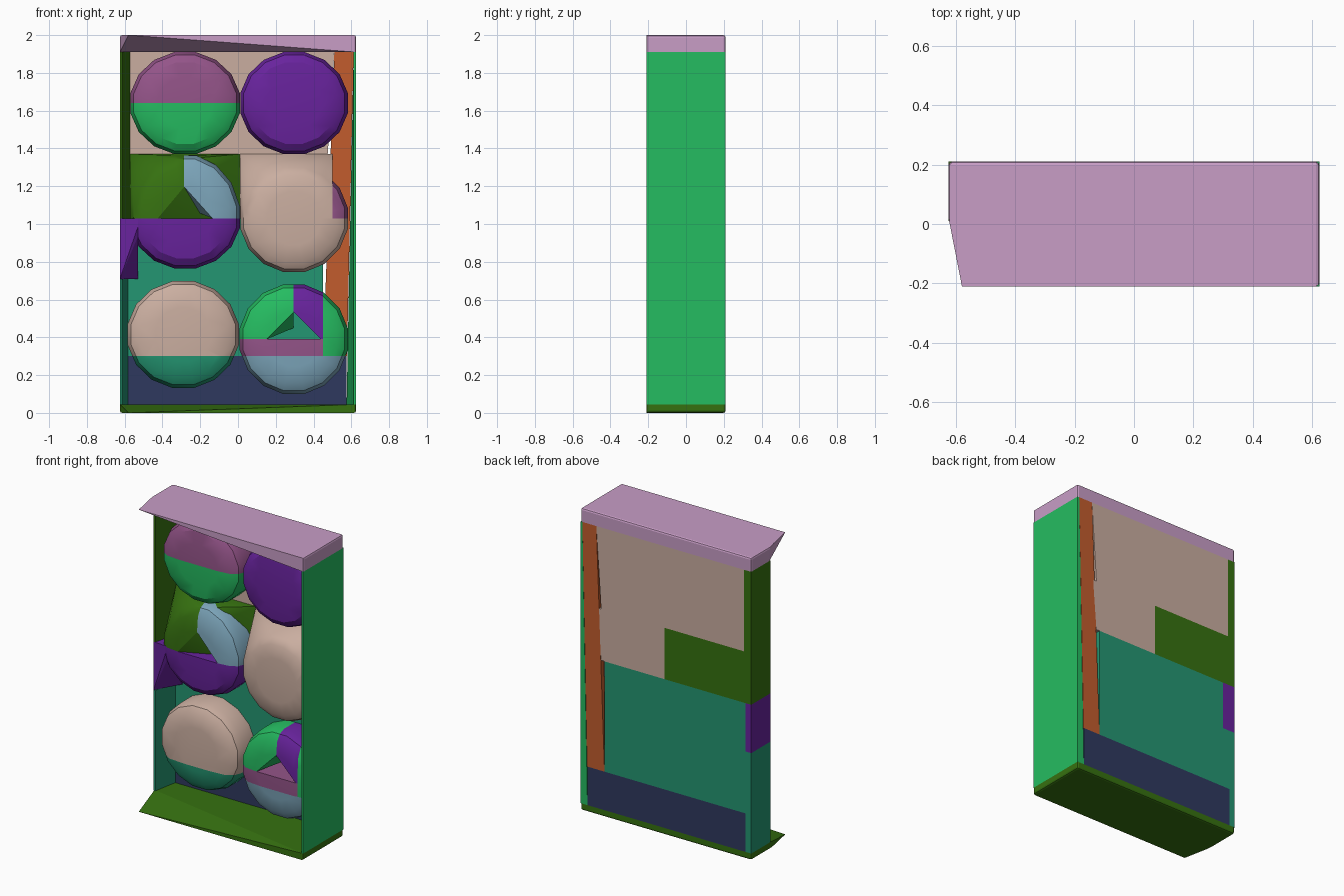
import bpy
import bmesh
import math
from mathutils import Vector

cube = bpy.data.objects.get("Cube")
if cube:
    bpy.data.objects.remove(cube, do_unlink=True)


def material(name, rgb):
    """Flat material from 8-bit display values, stored linear."""
    lin = [((c / 255 + 0.055) / 1.055) ** 2.4 for c in rgb]
    m = bpy.data.materials.new(name)
    m.use_nodes = True
    m.diffuse_color = (*lin, 1)
    bsdf = next(n for n in m.node_tree.nodes if n.type == "BSDF_PRINCIPLED")
    bsdf.inputs["Base Color"].default_value = (*lin, 1)
    return m


LILAC = material("lilac", (200, 157, 198))
BEIGE = material("beige", (202, 174, 160))
GREEN = material("bright green", (37, 188, 97))
ORANGE = material("orange", (194, 92, 45))
PURPLE = material("purple", (104, 35, 157))
MAUVE = material("mauve", (148, 84, 137))
BLUE = material("pale blue", (124, 165, 186))
TEAL = material("teal", (36, 150, 114))
NAVY = material("navy", (47, 57, 95))
OLIVE = material("dark green", (54, 113, 16))

BACK, PANEL, FRONT, MID = 0.21, 0.175, -0.21, 0.01   # depths along y
LEFT, RIGHT = -0.625, 0.625                          # outer box sides
LOW, HIGH = 0.045, 1.91                              # inner floor and ceiling


def hull_mesh(points):
    bm = bmesh.new()
    for p in points:
        bm.verts.new(p)
    bmesh.ops.remove_doubles(bm, verts=bm.verts[:], dist=0.0005)
    bmesh.ops.convex_hull(bm, input=bm.verts[:])
    loose = [v for v in bm.verts if not v.link_faces]
    bmesh.ops.delete(bm, geom=loose, context="VERTS")
    bmesh.ops.dissolve_limit(bm, angle_limit=0.01, verts=bm.verts[:], edges=bm.edges[:])
    bmesh.ops.recalc_face_normals(bm, faces=bm.faces[:])
    return bm


def finish(name, bm, mat, smooth=False):
    me = bpy.data.meshes.new(name)
    bm.to_mesh(me)
    bm.free()
    me.materials.append(mat)
    ob = bpy.data.objects.new(name, me)
    bpy.context.collection.objects.link(ob)
    if smooth:
        bpy.ops.object.select_all(action="DESELECT")
        ob.select_set(True)
        bpy.context.view_layer.objects.active = ob
        bpy.ops.object.shade_smooth_by_angle(angle=math.radians(28))
    return ob


def slab(profile, y0=PANEL, y1=BACK):
    """Points of an (x, z) outline extruded in depth."""
    return [(x, y, z) for x, z in profile for y in (y0, y1)]


def rect(x0, x1, z0, z1):
    return [(x0, z0), (x1, z0), (x1, z1), (x0, z1)]


def upright(plan, z0, z1):
    """Points of an (x, y) plan extruded in height."""
    return [(x, y, z) for x, y in plan for z in (z0, z1)]


def dome(cx, cz, rx, rz, x0=-1, x1=1, z0=0, z1=2, hole=0.0):
    """Points of a rounded disc cut to a window, optionally without its middle."""
    profile = [(1, PANEL + 0.005), (1, 0.06), (0.94, 0.015), (0.8, -0.012), (0.5, -0.022)]
    n = 16
    pts = []
    for s, y in profile:
        for i in range(n):
            a = 2 * math.pi * (i + 0.5) / n
            pts.append((cx + rx * s * math.cos(a), y, cz + rz * s * math.sin(a)))
    bm = hull_mesh(pts)
    cuts = [((x0, 0, 0), (-1, 0, 0)), ((x1, 0, 0), (1, 0, 0)),
            ((0, 0, z0), (0, 0, -1)), ((0, 0, z1), (0, 0, 1))]
    for co, no in cuts:
        bmesh.ops.bisect_plane(bm, geom=bm.verts[:] + bm.edges[:] + bm.faces[:],
                               plane_co=co, plane_no=no, clear_outer=True)
    out = [v.co.copy() for v in bm.verts]
    bm.free()
    if hole:
        out = [p for p in out if math.hypot(p.x - cx, p.z - cz) > hole]
        # sloping inner wall reaches towards the middle at the back
        for ux, uz in ((1, 0), (-1, 0), (0, 1)):
            p = Vector((cx + ux * 0.06, PANEL, cz + uz * 0.06))
            if x0 <= p.x <= x1 and z0 <= p.z <= z1:
                out.append(p)
    return out


def part(name, mat, points, smooth=False):
    return finish(name, hull_mesh(points), mat, smooth)


# Lid and base: pointed front corner, rounded outer edges
def cap(name, mat, outer, joint):
    tip = (-0.58, FRONT, outer)
    pts = [tip]
    for z in (outer, joint):
        pts += [(LEFT, 0.02, z), (LEFT, BACK, z), (RIGHT, BACK, z), (RIGHT, FRONT, z)]
    bm = hull_mesh(pts)
    edges = [e for e in bm.edges
             if e.calc_face_angle(0) > 1.2
             and not all(abs(v.co.z - joint) < 0.001 for v in e.verts)
             and all((v.co - Vector(tip)).length > 0.01 for v in e.verts)]
    bmesh.ops.bevel(bm, geom=edges, offset=0.012, segments=2, affect="EDGES", profile=0.5)
    finish(name, bm, mat)


cap("lid", LILAC, 2.0, HIGH)
cap("base", OLIVE, 0.0, LOW)

# Side walls, thinning towards the front
part("right_side_wall", GREEN,
     upright([(RIGHT, FRONT), (RIGHT, BACK), (0.612, FRONT)], LOW, HIGH)
     + [(0.575, BACK, LOW), (0.575, PANEL, LOW), (0.612, BACK, HIGH), (0.612, PANEL, HIGH)])


def left_wall(inner):
    return [(LEFT, MID), (LEFT, BACK), (inner, BACK), (inner, PANEL), (LEFT + 0.012, MID)]


ROW = 1.03
part("left_wall_upper", OLIVE, upright(left_wall(-0.572), ROW, HIGH))
part("left_wall_lower", TEAL, upright(left_wall(-0.582), LOW, 0.71))

# Back panels
part("back_panel_top", BEIGE, slab([(-0.572, 1.37), (0.475, 1.37), (0.51, HIGH), (-0.572, HIGH)]))
part("back_panel_middle", TEAL, slab(rect(-0.582, 0.45, 0.3, ROW)))
part("back_panel_bottom", NAVY, slab(rect(-0.585, 0.575, LOW, 0.3)))
part("back_panel_strip", ORANGE,
     slab([(0.45, 0.3), (0.577, 0.3), (0.612, HIGH), (0.51, HIGH)]))

# Top row discs
top_left = (-0.28, 1.64, 0.295, 0.275)
part("top_left_disc_upper", MAUVE, dome(*top_left, z0=1.64), True)
part("top_left_disc_lower", GREEN, dome(*top_left, z1=1.64), True)
part("top_right_disc", PURPLE, dome(0.297, 1.64, 0.29, 0.275), True)

# Middle row, left: open ring above a solid half
mid_left = (-0.28, ROW, 0.295, 0.27)
ring_left = (-0.28, ROW, 0.295, 0.34)
part("middle_left_ring_a", OLIVE,
     dome(*ring_left, x1=-0.285, z0=ROW, z1=1.37, hole=0.13)
     + slab(rect(-0.572, 0.01, ROW, 1.37)), True)
part("middle_left_ring_b", BLUE, dome(*ring_left, x0=-0.285, z0=ROW, z1=1.37, hole=0.13), True)
part("middle_left_disc_lower", PURPLE, dome(*mid_left, z1=ROW), True)
part("left_wall_middle", PURPLE,
     upright([(LEFT, MID), (LEFT, BACK), (-0.53, BACK)], 0.71, ROW)
     + [(-0.53, PANEL, 0.71)] + dome(*mid_left, x1=-0.53, z1=ROW))

# Middle row, right: disc blended into the panel above it
mid_right = (0.297, ROW, 0.29, 0.29)
part("middle_right_disc_upper", BEIGE,
     dome(*mid_right, x1=0.5, z0=ROW) + slab(rect(0.01, 0.475, ROW, 1.37))
     + slab(rect(0.01, 0.5, 1.35, 1.37)), True)
part("middle_right_disc_corner", MAUVE, dome(*mid_right, x0=0.5, z0=ROW), True)
part("middle_right_disc_lower", BEIGE, dome(*mid_right, z1=ROW), True)

# Bottom row, left
low_left = (-0.29, 0.415, 0.3, 0.288)
part("bottom_left_disc_upper", BEIGE, dome(*low_left, z0=0.3), True)
part("bottom_left_disc_lower", TEAL, dome(*low_left, z1=0.3), True)

# Bottom row, right: open ring over solid bands
low_right = (0.295, 0.39, 0.292, 0.295)
part("bottom_right_ring_a", GREEN, dome(*low_right, x1=0.295, z0=0.39, hole=0.125), True)
part("bottom_right_ring_b", PURPLE, dome(*low_right, x0=0.295, x1=0.45, z0=0.39, hole=0.125), True)
part("bottom_right_ring_c", GREEN, dome(*low_right, x0=0.45, z0=0.3), True)
part("bottom_right_band", MAUVE, dome(*low_right, x1=0.45, z0=0.3, z1=0.39), True)
part("bottom_right_disc_lower", BLUE, dome(*low_right, z1=0.3), True)
